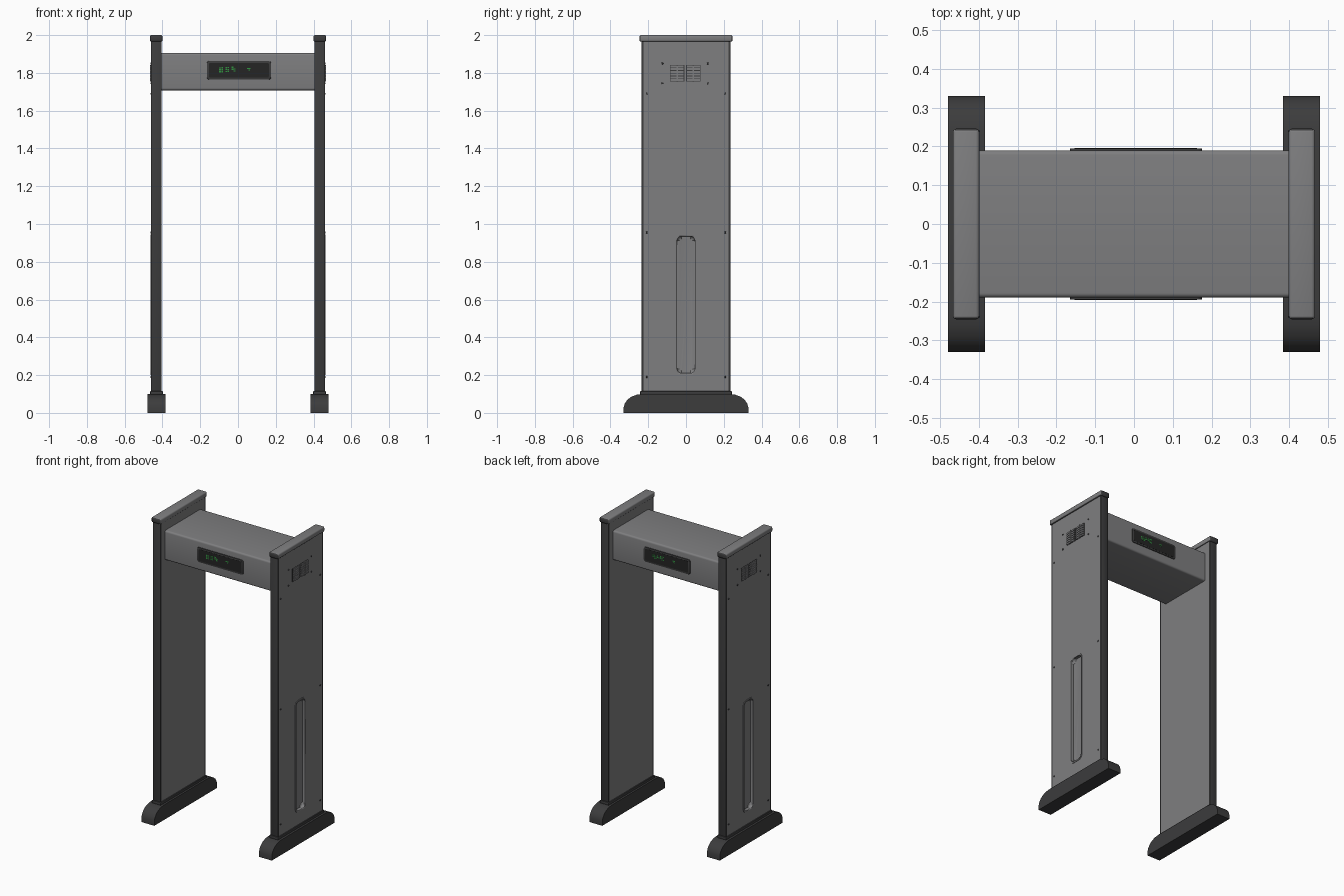
import bpy, bmesh, math, random
from mathutils import Vector

if "Cube" in bpy.data.objects:
    bpy.data.objects.remove(bpy.data.objects["Cube"])

random.seed(4)


def material(name, rgb):
    m = bpy.data.materials.new(name)
    m.diffuse_color = (*rgb, 1)
    m.use_nodes = True
    m.node_tree.nodes["Principled BSDF"].inputs["Base Color"].default_value = m.diffuse_color
    return m


GREY = material("panel grey", (0.21, 0.21, 0.215))
DARK = material("dark trim", (0.045, 0.045, 0.046))
BLACK = material("screen black", (0.018, 0.018, 0.018))
GREEN = material("indicator green", (0.03, 0.30, 0.05))


def finish(name, bm, mats, smooth=True):
    bmesh.ops.recalc_face_normals(bm, faces=bm.faces)
    me = bpy.data.meshes.new(name)
    bm.to_mesh(me)
    bm.free()
    ob = bpy.data.objects.new(name, me)
    bpy.context.collection.objects.link(ob)
    for m in mats:
        me.materials.append(m)
    if smooth:
        bpy.ops.object.select_all(action='DESELECT')
        ob.select_set(True)
        bpy.context.view_layer.objects.active = ob
        bpy.ops.object.shade_smooth_by_angle(angle=math.radians(35))
    return ob


def add_box(bm, x, y, z):
    """Box from (min, max) pairs."""
    verts = bmesh.ops.create_cube(bm, size=1)["verts"]
    for v in verts:
        v.co = Vector([(a + b) / 2 + c * abs(b - a) for c, (a, b) in zip(v.co, (x, y, z))])
    return verts


def box(name, x, y, z, mat, bevel=0.0, segments=2):
    bm = bmesh.new()
    add_box(bm, x, y, z)
    if bevel:
        bmesh.ops.bevel(bm, geom=bm.edges[:], offset=bevel, segments=segments,
                        affect='EDGES', profile=0.5)
    return finish(name, bm, [mat], bevel > 0)


def prism(name, outline, to3d, lo, hi, mat, bevel=0.0):
    """Extrude a 2D outline between two depths."""
    bm = bmesh.new()
    a = [bm.verts.new(to3d(p, lo)) for p in outline]
    b = [bm.verts.new(to3d(p, hi)) for p in outline]
    bm.faces.new(a)
    caps = [bm.faces.new(b)]
    n = len(a)
    for i in range(n):
        bm.faces.new((a[i], a[(i + 1) % n], b[(i + 1) % n], b[i]))
    if bevel:
        bmesh.ops.bevel(bm, geom=list(caps[0].edges), offset=bevel, segments=3,
                        affect='EDGES', profile=0.5)
    return finish(name, bm, [mat])


def rounded(u0, u1, v0, v1, r, n=5):
    pts = []
    for k, (cu, cv) in enumerate([(u1 - r, v1 - r), (u0 + r, v1 - r),
                                  (u0 + r, v0 + r), (u1 - r, v0 + r)]):
        for i in range(n + 1):
            t = math.pi / 2 * (k + i / n)
            pts.append((cu + r * math.cos(t), cv + r * math.sin(t)))
    return pts


def cut(ob, cutter):
    mod = ob.modifiers.new("cut", 'BOOLEAN')
    mod.operation, mod.solver, mod.object = 'DIFFERENCE', 'EXACT', cutter
    cutter.hide_render = True
    cutter.hide_set(True)


# foot profile with rounded toes
half = [(0.33, 0), (0.33, 0.03), (0.324, 0.05), (0.31, 0.07), (0.29, 0.085), (0.262, 0.096), (0.23, 0.1)]
foot_outline = half + [(-y, z) for y, z in reversed(half)]

for s, side in ((-1, "left"), (1, "right")):
    def X(a, b):
        return tuple(sorted((s * a, s * b)))

    def on_side(p, d):
        return (s * d, p[0], p[1])

    prism(side + "_foot", foot_outline, on_side, 0.385, 0.48, DARK)
    box(side + "_foot_collar", X(0.398, 0.466), (-0.243, 0.243), (0.095, 0.116), DARK, 0.005)

    # upright: grey panel between dark edge strips
    panel = box(side + "_panel", X(0.405, 0.459), (-0.226, 0.226), (0.1, 1.97), GREY)
    for e, end in ((-1, "front"), (1, "back")):
        y = tuple(sorted((e * 0.224, e * 0.236)))
        box(f"{side}_{end}_edge_strip", X(0.404, 0.461), y, (0.1, 1.97), DARK, 0.004)

    # concave hand groove with a thin raised rim
    groove = prism(side + "_groove_cutter", rounded(-0.047, 0.047, 0.21, 0.935, 0.025),
                   on_side, 0.50, 0.440, GREY, 0.014)
    cut(panel, groove)
    rim = prism(side + "_groove_rim", rounded(-0.055, 0.055, 0.2, 0.945, 0.03),
                on_side, 0.455, 0.462, GREY)
    cut(rim, groove)

    # cap with dark ends
    bm = bmesh.new()
    add_box(bm, X(0.399, 0.467), (-0.246, 0.246), (1.965, 2.0))
    bmesh.ops.bevel(bm, geom=bm.edges[:], offset=0.009, segments=3, affect='EDGES', profile=0.5)
    bm.normal_update()
    for f in bm.faces:
        f.material_index = 1 if abs(f.normal.y) > 0.6 or f.normal.z < -0.6 else 0
    finish(side + "_cap", bm, [GREY, DARK])

    # louvred vent: dark openings behind grey slats, two columns
    back, slats = bmesh.new(), bmesh.new()
    for y0, y1 in ((-0.086, -0.008), (0.0, 0.078)):
        add_box(back, X(0.455, 0.4605), (y0, y1), (1.755, 1.842))
        for i in range(6):
            z = 1.757 + i * 0.0145
            add_box(slats, X(0.457, 0.466), (y0 + 0.004, y1 - 0.004), (z, z + 0.0105))
        ym = (y0 + y1) / 2
        add_box(slats, X(0.457, 0.467), (ym - 0.004, ym + 0.004), (1.755, 1.842))
    finish(side + "_vent_opening", back, [DARK], False)
    finish(side + "_vent_slats", slats, [GREY], False)

    # panel screws
    bm = bmesh.new()
    spots = [(y, z) for y in (-0.208, 0.208) for z in (0.19, 0.955, 1.69)]
    spots += [(y, z) for y in (-0.125, 0.115) for z in (1.745, 1.85)]
    for y, z in spots:
        made = bmesh.ops.create_cone(bm, cap_ends=True, segments=10, radius1=0.006,
                                     radius2=0.004, depth=0.006)["verts"]
        for v in made:
            v.co = (s * (0.460 + v.co.z), y + v.co.x, z + v.co.y)
    finish(side + "_screws", bm, [DARK])

# crossbar with softened long edges
bm = bmesh.new()
add_box(bm, (-0.41, 0.41), (-0.19, 0.19), (1.708, 1.905))
long_edges = [e for e in bm.edges if abs(e.verts[0].co.x - e.verts[1].co.x) > 0.5]
bmesh.ops.bevel(bm, geom=long_edges, offset=0.012, segments=4, affect='EDGES', profile=0.5)
finish("crossbar", bm, [GREY])

# display on both faces of the crossbar
for s, side in ((-1, "front"), (1, "back")):
    def on_face(p, d):
        return (0.005 - s * p[0], s * d, p[1])

    prism(side + "_display_frame", rounded(-0.17, 0.17, 1.765, 1.862, 0.012), on_face,
          0.185, 0.195, DARK, 0.003)
    prism(side + "_display_screen", rounded(-0.158, 0.158, 1.775, 1.852, 0.006), on_face,
          0.19, 0.196, BLACK)
    # lit indicator bars
    bm = bmesh.new()

    def bar(u, z, w, h):
        x = 0.005 - s * u
        add_box(bm, (x - w / 2, x + w / 2), tuple(sorted((s * 0.194, s * 0.1966))), (z - h / 2, z + h / 2))

    for i in range(8):
        for j in range(3):
            if random.random() < 0.75:
                bar(-0.1 + i * 0.011, 1.806 + j * 0.010 + i * 0.0006, 0.009, 0.007)
    bar(0.052, 1.824, 0.02, 0.006)
    bar(0.055, 1.815, 0.008, 0.006)
    finish(side + "_indicator_lights", bm, [GREEN], False)
